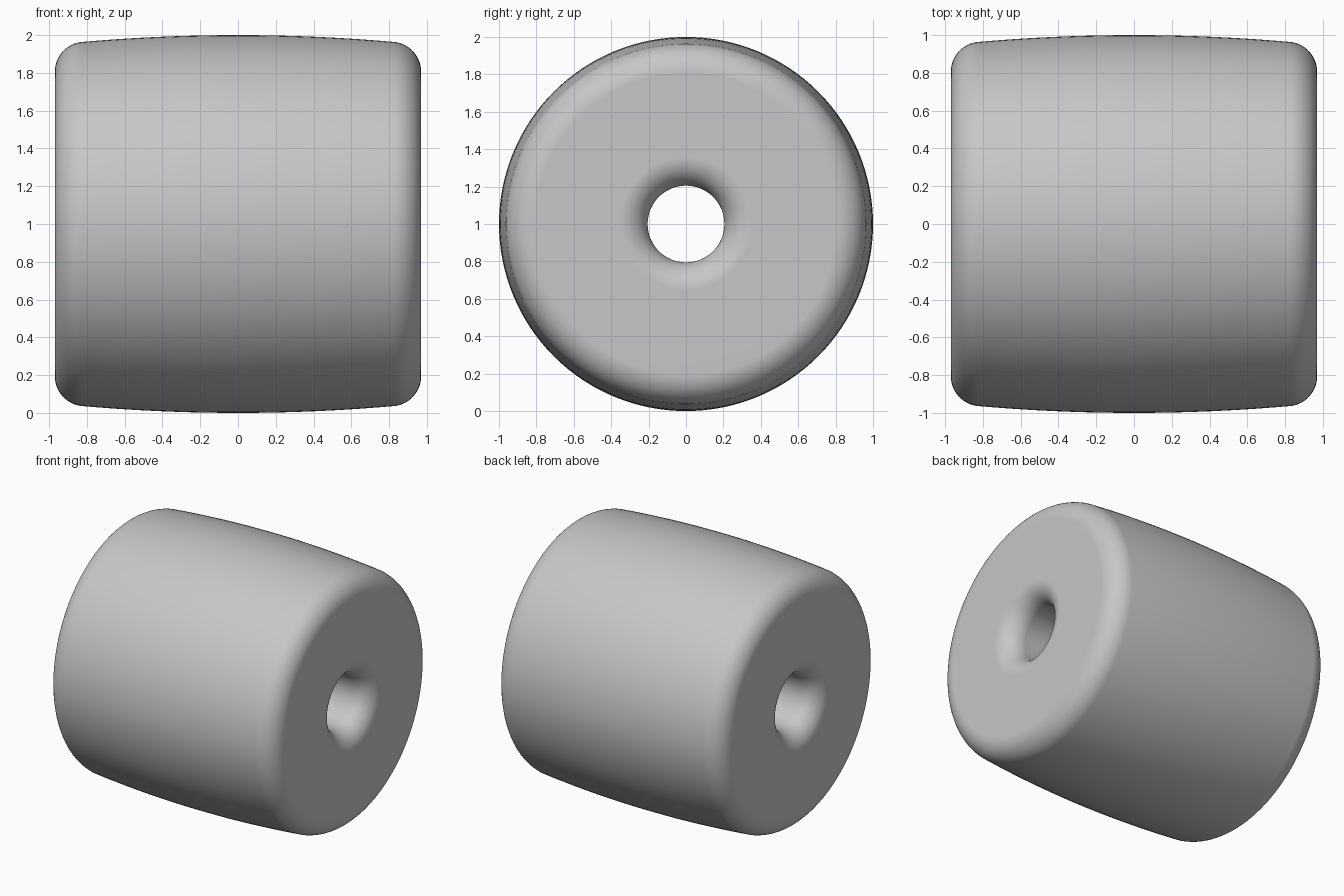
import bpy, bmesh
from math import sin, cos, radians, tau
from mathutils import Matrix

cube = bpy.data.objects.get("Cube")
if cube:
    bpy.data.objects.remove(cube)

HALF_WIDTH = 0.97
BORE = 0.205
CROWN = 9.45      # radius of the gentle barrel curve
ROUND = 0.16      # outer edge rounding
BORE_ROUND = 0.15
SEGMENTS = 128


def arc(cx, cr, radius, start, end, steps):
    """Points (x, r) along an arc, angles in degrees."""
    angles = [radians(start + (end - start) * i / steps) for i in range(steps + 1)]
    return [(cx + radius * cos(a), cr + radius * sin(a)) for a in angles]


# Half profile from the middle of the crown to the middle of the bore
half = arc(0, 1 - CROWN, CROWN, 90, 85, 10)
half += arc(HALF_WIDTH - ROUND, 0.805, ROUND, 85, 0, 14)[1:]
half += arc(HALF_WIDTH - BORE_ROUND, BORE + BORE_ROUND, BORE_ROUND, 0, -90, 14)
half.append((0, BORE))
profile = half + [(-x, r) for x, r in reversed(half[1:-1])]

# Revolve the closed profile about the x axis
bm = bmesh.new()
verts = [bm.verts.new((x, 0, r)) for x, r in profile]
edges = [bm.edges.new((v, verts[(i + 1) % len(verts)])) for i, v in enumerate(verts)]
bmesh.ops.spin(bm, geom=verts + edges, cent=(0, 0, 0), axis=(1, 0, 0),
               angle=tau, steps=SEGMENTS, use_merge=False)
bmesh.ops.remove_doubles(bm, verts=bm.verts, dist=0.0002)
bmesh.ops.recalc_face_normals(bm, faces=bm.faces)
bmesh.ops.transform(bm, matrix=Matrix.Translation((0, 0, 1)), verts=bm.verts)
for face in bm.faces:
    face.smooth = True

mesh = bpy.data.meshes.new("crowned_roller")
bm.to_mesh(mesh)
bm.free()
roller = bpy.data.objects.new("crowned_roller", mesh)
bpy.context.collection.objects.link(roller)

# Keep the flat end faces clean next to the rounded edges
roller.modifiers.new("Weighted Normal", 'WEIGHTED_NORMAL').keep_sharp = True

# Plain grey finish
grey = bpy.data.materials.new("plain_grey")
grey.use_nodes = True
color = (0.57, 0.57, 0.57, 1)
grey.diffuse_color = color
grey.node_tree.nodes["Principled BSDF"].inputs["Base Color"].default_value = color
mesh.materials.append(grey)
